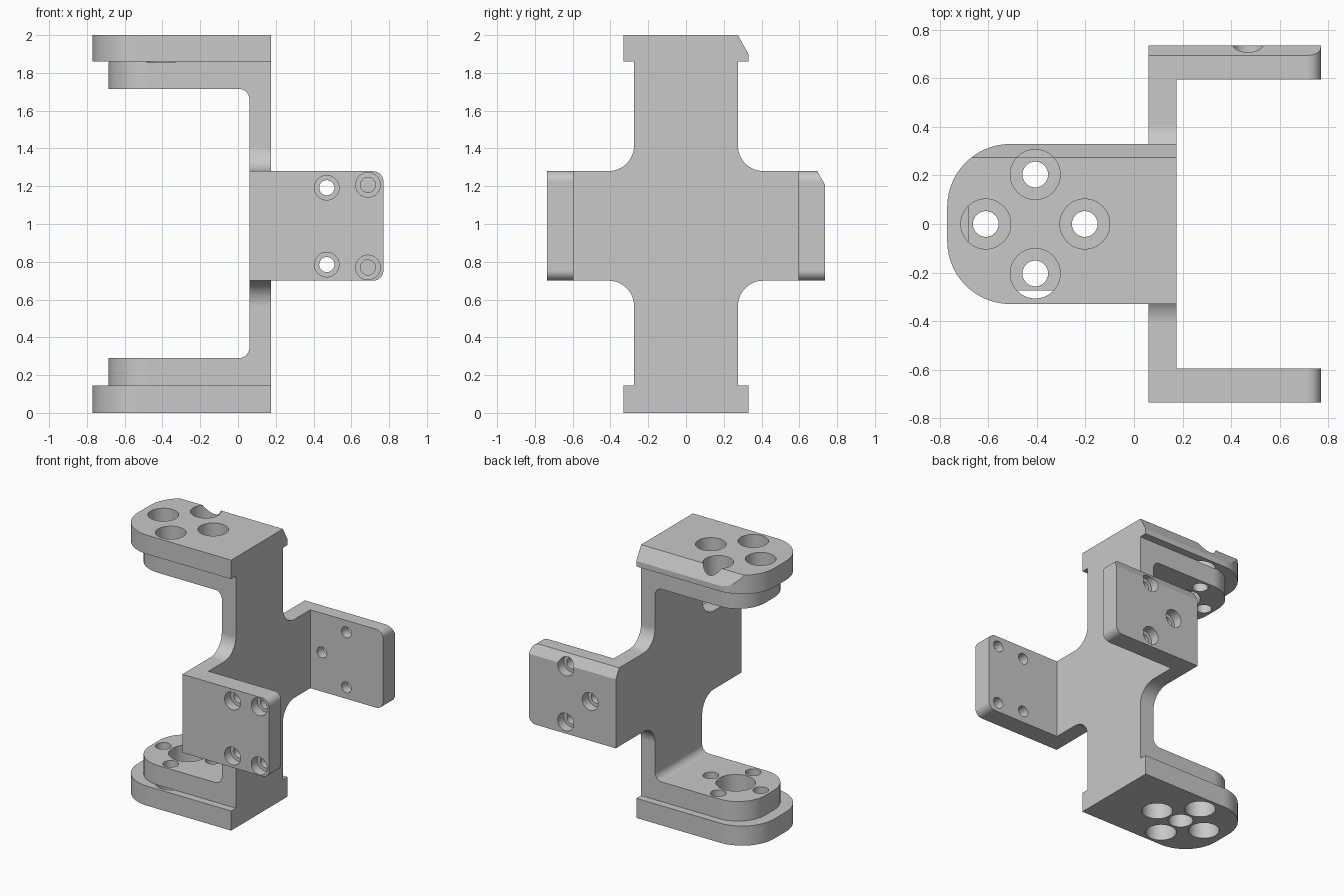
import bpy, bmesh, math
from mathutils import Vector

cube = bpy.data.objects.get("Cube")
if cube:
    bpy.data.objects.remove(cube, do_unlink=True)

grey = bpy.data.materials.new("machined_grey")
grey.use_nodes = True
colour = (0.58, 0.58, 0.58, 1)
grey.diffuse_color = colour
grey.node_tree.nodes["Principled BSDF"].inputs["Base Color"].default_value = colour

# Maps a 2D profile point and a depth to 3D for each extrusion axis
AXES = {"X": lambda a, b, d: (d, a, b),
        "Y": lambda a, b, d: (a, d, b),
        "Z": lambda a, b, d: (a, b, d)}


def rounded(corners, steps=14):
    """Outline from (a, b) or (a, b, radius) corners; rounded ones are square."""
    outline = []
    for i, corner in enumerate(corners):
        p = Vector(corner[:2])
        if len(corner) == 2:
            outline.append(p)
            continue
        r = corner[2]
        u = (Vector(corners[i - 1][:2]) - p).normalized()
        v = (Vector(corners[(i + 1) % len(corners)][:2]) - p).normalized()
        centre = p + (u + v) * r
        for k in range(steps + 1):
            t = math.pi / 2 * k / steps
            outline.append(centre - v * r * math.cos(t) - u * r * math.sin(t))
    return outline


def prism(name, axis, outline, low, high):
    bm = bmesh.new()
    place = AXES[axis]
    base = bm.faces.new([bm.verts.new(place(p[0], p[1], low)) for p in outline])
    new = bmesh.ops.extrude_face_region(bm, geom=[base])["geom"]
    shift = Vector(place(0, 0, high - low))
    bmesh.ops.translate(bm, vec=shift, verts=[g for g in new if isinstance(g, bmesh.types.BMVert)])
    bmesh.ops.recalc_face_normals(bm, faces=bm.faces)
    mesh = bpy.data.meshes.new(name)
    bm.to_mesh(mesh)
    bm.free()
    mesh.materials.append(grey)
    obj = bpy.data.objects.new(name, mesh)
    bpy.context.collection.objects.link(obj)
    return obj


def combine(target, tool, operation):
    tool.hide_render = True
    mod = target.modifiers.new("combine", "BOOLEAN")
    mod.operation = operation
    mod.solver = "EXACT"
    mod.object = tool
    bpy.context.view_layer.objects.active = target
    bpy.ops.object.modifier_apply(modifier=mod.name)
    bpy.data.objects.remove(tool, do_unlink=True)


def bore(target, axis, a, b, radius, low, high, segments=48):
    ring = [(a + radius * math.cos(math.tau * k / segments),
             b + radius * math.sin(math.tau * k / segments)) for k in range(segments)]
    combine(target, prism("bore", axis, ring, low, high), "DIFFERENCE")


def tongue(end, half, r, back):
    return rounded([(back, -half), (back, half), (end, half, r), (end, -half, r)])


IN, OUT = 0.06, 0.175      # faces of the upright web
WEB, FLANGE = 0.275, 0.33  # half widths

# Upright web with inner fillets at both ends
body = prism("bracket_body", "Y", rounded([
    (-0.3, 0), (OUT, 0), (OUT, 2), (-0.3, 2), (-0.3, 1.715),
    (IN, 1.715, 0.055), (IN, 0.29, 0.055), (-0.3, 0.29)]), -WEB, WEB)

# Cross web with large side fillets
R, SIDE, LOW, HIGH = 0.135, 0.735, 0.7, 1.28
cross = rounded([
    (WEB, 0.4), (WEB, LOW, R), (SIDE, LOW), (SIDE, HIGH), (WEB, HIGH, R), (WEB, 1.6),
    (-WEB, 1.6), (-WEB, HIGH, R), (-SIDE, HIGH), (-SIDE, LOW), (-WEB, LOW, R), (-WEB, 0.4)])
combine(body, prism("cross_web", "X", cross, IN, OUT), "UNION")

# End flanges and the narrower bosses on their inner sides
for low, high in ((0, 0.145), (1.86, 2)):
    combine(body, prism("flange", "Z", tongue(-0.77, FLANGE, 0.26, OUT), low, high), "UNION")
for low, high in ((0.1, 0.29), (1.715, 1.9)):
    combine(body, prism("boss", "Z", tongue(-0.685, WEB, 0.22, 0.1), low, high), "UNION")

# Side arms
arm = rounded([(IN, LOW), (0.77, LOW, 0.055), (0.77, HIGH, 0.055), (IN, HIGH)])
for low, high in ((-SIDE, -0.595), (0.595, SIDE)):
    combine(body, prism("side_arm", "Y", arm, low, high), "UNION")

# Chamfers on the back upper edges of the top flange and back arm
for y, z, dy, dz in ((FLANGE, 2, 0.055, 0.1), (SIDE, HIGH, 0.04, 0.07)):
    wedge = [(y - 2 * dy, z + dz), (y + dy, z + dz), (y + dy, z - 2 * dz)]
    combine(body, prism("chamfer", "X", wedge, -1, 1), "DIFFERENCE")

# Four counterbored holes around a central recess in each flange
MID, PITCH = -0.407, 0.204
for dx, dy in ((1, 0), (0, 1), (-1, 0), (0, -1)):
    x, y = MID + dx * PITCH, dy * PITCH
    bore(body, "Z", x, y, 0.053, -0.1, 2.1)
    bore(body, "Z", x, y, 0.103, -0.1, 0.145)
    bore(body, "Z", x, y, 0.103, 1.855, 2.1)
bore(body, "Z", MID, 0, 0.132, 0.165, 0.35)
bore(body, "Z", MID, 0, 0.083, -0.1, 0.25)
bore(body, "Z", MID, 0, 0.132, 1.65, 1.835)

# Counterbored screw holes in the arms
front_holes = [(0.47, 1.192), (0.47, 0.785), (0.688, 1.207), (0.688, 0.77)]
back_holes = [(0.47, 1.192), (0.47, 0.785), (0.27, 0.99)]
for side, holes in ((-1, front_holes), (1, back_holes)):
    for x, z in holes:
        for radius, depth in ((0.04, 0.55), (0.065, 0.665)):
            bore(body, "Y", x, z, radius, *sorted((side * depth, side * 0.8)))

# Smooth rounds, crisp edges, flat faces
bpy.ops.object.select_all(action="DESELECT")
body.select_set(True)
bpy.context.view_layer.objects.active = body
bpy.ops.object.shade_smooth_by_angle(angle=math.radians(25))
flat = body.modifiers.new("flat_faces", "WEIGHTED_NORMAL")
flat.keep_sharp = True
